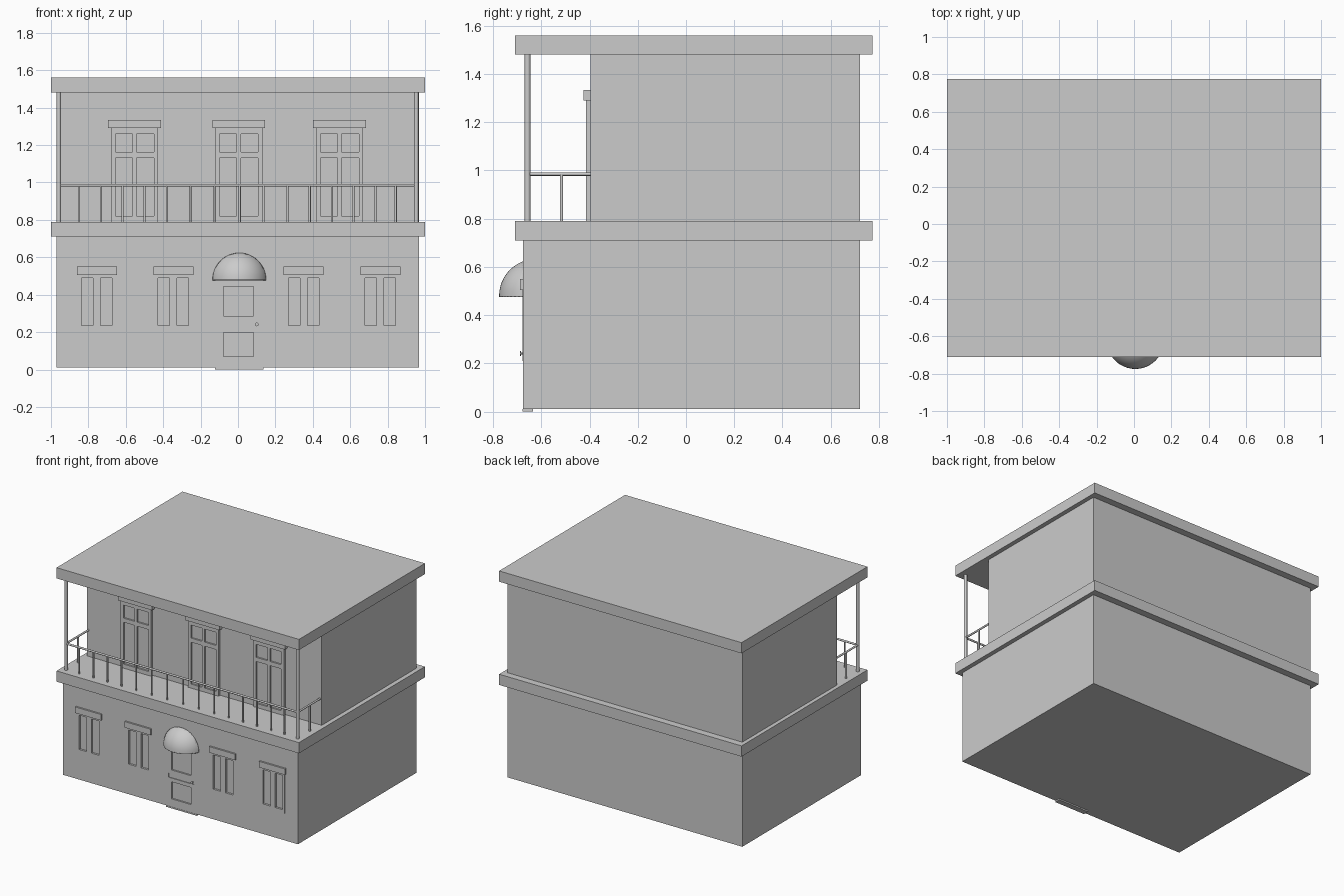
import bpy, bmesh, math
from mathutils import Vector

if "Cube" in bpy.data.objects:
    bpy.data.objects.remove(bpy.data.objects["Cube"])


def obj_from(name, bm):
    bmesh.ops.recalc_face_normals(bm, faces=bm.faces)
    me = bpy.data.meshes.new(name)
    bm.to_mesh(me)
    bm.free()
    ob = bpy.data.objects.new(name, me)
    bpy.context.collection.objects.link(ob)
    return ob


def box(name, x0, x1, y0, y1, z0, z1):
    bm = bmesh.new()
    bmesh.ops.create_cube(bm, size=1)
    for v in bm.verts:
        v.co = Vector(((x0 + x1) / 2 + v.co.x * (x1 - x0),
                       (y0 + y1) / 2 + v.co.y * (y1 - y0),
                       (z0 + z1) / 2 + v.co.z * (z1 - z0)))
    return obj_from(name, bm)


def smooth(ob, deg=40):
    bpy.ops.object.select_all(action='DESELECT')
    ob.select_set(True)
    bpy.context.view_layer.objects.active = ob
    bpy.ops.object.shade_smooth_by_angle(angle=math.radians(deg))


def rod(name, a, b, r, sides=12):
    a, b = Vector(a), Vector(b)
    bm = bmesh.new()
    bmesh.ops.create_cone(bm, cap_ends=True, segments=sides, radius1=r, radius2=r,
                          depth=(b - a).length)
    rot = (b - a).to_track_quat('Z', 'Y')
    for v in bm.verts:
        v.co = rot @ v.co + (a + b) / 2
    ob = obj_from(name, bm)
    smooth(ob)
    return ob


def relief(name, xs, zs, y, thick, depth):
    """Framed panel: cells with odd column and row are sunk behind the frame."""
    bm = bmesh.new()
    grid = [[bm.verts.new((x, y, z)) for z in zs] for x in xs]
    panes = []
    for i in range(len(xs) - 1):
        for j in range(len(zs) - 1):
            f = bm.faces.new((grid[i][j], grid[i + 1][j], grid[i + 1][j + 1], grid[i][j + 1]))
            if i % 2 and j % 2:
                panes.append(f)
    rim = [e for e in bm.edges if e.is_boundary]
    ext = bmesh.ops.extrude_edge_only(bm, edges=rim)['geom']
    for v in ext:
        if isinstance(v, bmesh.types.BMVert):
            v.co.y += thick
    for f in bmesh.ops.extrude_discrete_faces(bm, faces=panes)['faces']:
        for v in f.verts:
            v.co.y += depth
    return obj_from(name, bm)


def cut(target, x0, x1, y0, y1, z0, z1):
    c = box("opening_cutter", x0, x1, y0, y1, z0, z1)
    c.hide_render = True
    m = target.modifiers.new("opening", 'BOOLEAN')
    m.object, m.operation, m.solver = c, 'DIFFERENCE', 'EXACT'
    bpy.context.view_layer.objects.active = target
    bpy.ops.object.modifier_apply(modifier=m.name)
    bpy.data.objects.remove(c)


# main volumes
lower = box("lower_walls", -0.97, 0.967, -0.675, 0.722, 0.01, 0.71)
box("balcony_slab", -1, 1, -0.71, 0.774, 0.71, 0.79)
box("upper_walls", -0.97, 0.967, -0.395, 0.722, 0.79, 1.48)
box("roof_slab", -1, 1, -0.71, 0.774, 1.48, 1.56)

# ground floor windows
F = -0.675
for k, c in enumerate((-0.755, -0.346, 0.351, 0.761)):
    cut(lower, c - 0.098, c + 0.098, F - 0.05, F + 0.025, 0.21, 0.505)
    relief(f"lower_window_{k}", [c + d for d in (-0.098, -0.082, -0.02, 0.02, 0.082, 0.098)],
           [0.21, 0.235, 0.49, 0.505], F - 0.002, 0.027, 0.015)
    box(f"lower_lintel_{k}", c - 0.107, c + 0.107, F - 0.013, F + 0.01, 0.505, 0.55)

# door: two framed leaves with a middle rail, knob and threshold
cut(lower, -0.1, 0.11, F - 0.05, F + 0.025, 0.035, 0.485)
for n, zs in (("upper", [0.255, 0.285, 0.445, 0.485]), ("lower", [0.035, 0.07, 0.197, 0.225])):
    relief(f"door_{n}_panel", [-0.1, -0.077, 0.084, 0.11], zs, F, 0.025, 0.012)
box("door_middle_rail", -0.1, 0.11, F + 0.005, F + 0.025, 0.225, 0.255)
rod("knob_stem", (0.1, F + 0.01, 0.241), (0.1, F - 0.011, 0.241), 0.004)
rod("knob_plate", (0.1, F - 0.009, 0.241), (0.1, F - 0.014, 0.241), 0.01)
box("threshold", -0.122, 0.135, F - 0.002, F + 0.04, 0, 0.035 - 0.025)

# domed awning, clipped at the wall and open underneath
bm = bmesh.new()
bmesh.ops.create_uvsphere(bm, u_segments=48, v_segments=24, radius=0.153)
bmesh.ops.translate(bm, verts=bm.verts, vec=(0.007, -0.622, 0.48))
for co, no in (((0, 0, 0.48), (0, 0, -1)), ((0, F, 0), (0, 1, 0))):
    bmesh.ops.bisect_plane(bm, geom=bm.verts[:] + bm.edges[:] + bm.faces[:],
                           plane_co=co, plane_no=no, clear_outer=True)
awning = obj_from("door_awning", bm)
smooth(awning)
sol = awning.modifiers.new("shell", 'SOLIDIFY')
sol.thickness = 0.004
# make sure the dome faces outward before thickening
mesh = awning.data
if sum(p.normal.dot(p.center - Vector((0.007, -0.622, 0.48))) for p in mesh.polygons) < 0:
    mesh.flip_normals()

# upper floor windows
U = -0.395
for k, c in enumerate((-0.553, 0.004, 0.543)):
    relief(f"upper_window_{k}", [c + d for d in (-0.126, -0.103, -0.011, 0.011, 0.103, 0.126)],
           [0.79, 0.82, 1.132, 1.163, 1.26, 1.29], U - 0.019, 0.019, 0.012)
    box(f"upper_lintel_{k}", c - 0.141, c + 0.141, U - 0.03, U, 1.29, 1.333)

# balcony posts and railing
P, R = -0.657, 0.985
for n, x in (("left", -0.958), ("right", 0.953)):
    rod(f"{n}_post", (x, P, 0.79), (x, P, 1.48), 0.012)
    rod(f"{n}_rail", (x, P, R), (x, U, R), 0.007)
    rod(f"{n}_baluster", (x, -0.516, 0.79), (x, -0.516, R), 0.007)
rod("front_rail", (-0.958, P, R), (0.953, P, R), 0.007)
for k, x in enumerate((-0.85, -0.733, -0.617, -0.5, -0.38, -0.252, -0.124, 0.009,
                       0.137, 0.264, 0.383, 0.502, 0.617, 0.735, 0.843)):
    rod(f"front_baluster_{k}", (x, P, 0.79), (x, P, R), 0.006)
